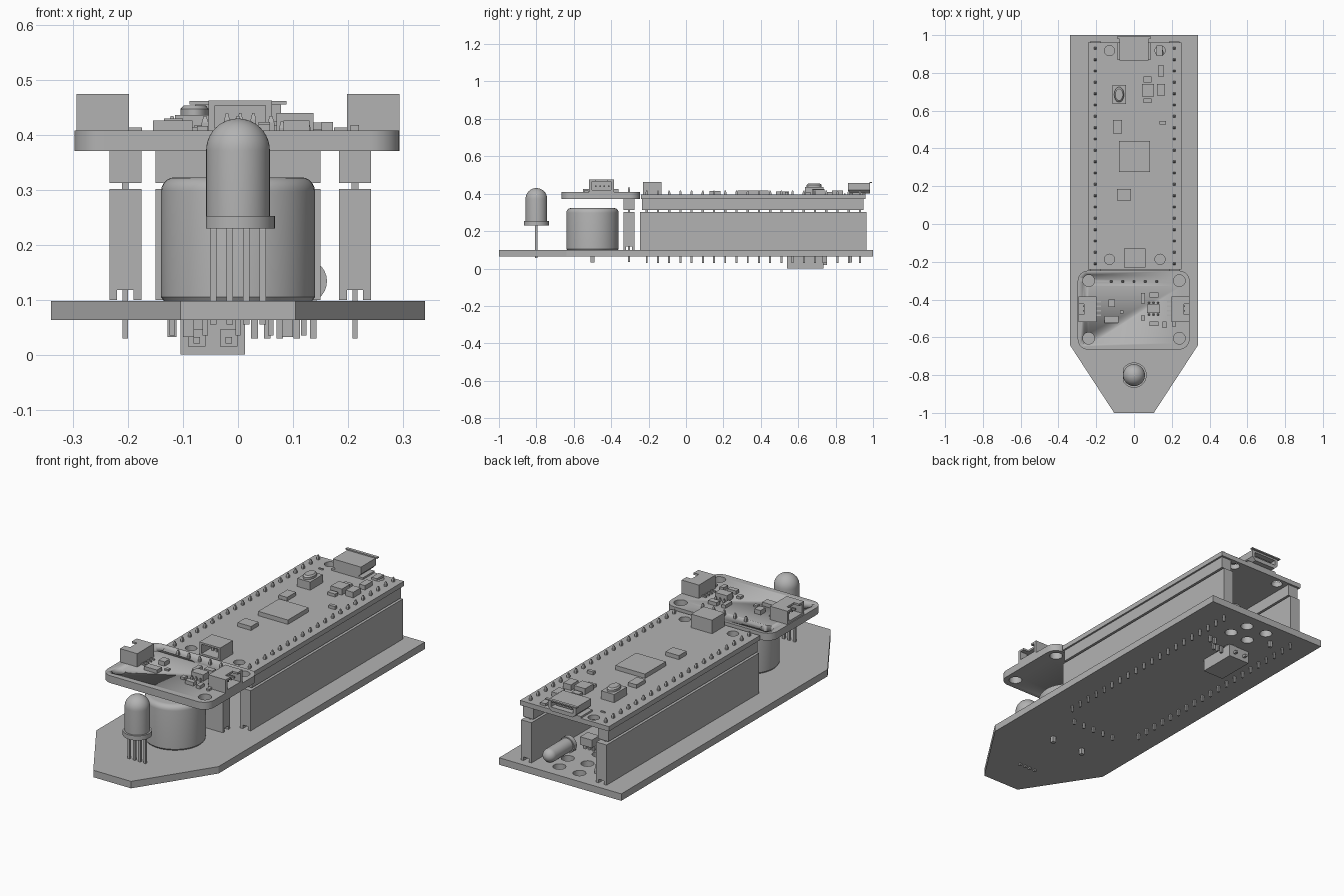
import bpy
import bmesh
from math import sin, cos, pi
from mathutils import Matrix

default = bpy.data.objects.get("Cube")
if default:
    bpy.data.objects.remove(default, do_unlink=True)

GRAY = (0.45, 0.45, 0.45, 1)
material = bpy.data.materials.new("plain_gray")
material.use_nodes = True
material.diffuse_color = GRAY
material.node_tree.nodes["Principled BSDF"].inputs["Base Color"].default_value = GRAY


def finish(name, bm, smooth=False):
    bmesh.ops.recalc_face_normals(bm, faces=bm.faces[:])
    mesh = bpy.data.meshes.new(name)
    bm.to_mesh(mesh)
    bm.free()
    mesh.materials.append(material)
    obj = bpy.data.objects.new(name, mesh)
    bpy.context.collection.objects.link(obj)
    if smooth:
        bpy.ops.object.select_all(action='DESELECT')
        obj.select_set(True)
        bpy.context.view_layer.objects.active = obj
        bpy.ops.object.shade_smooth_by_angle()
    return obj


def add_box(bm, x, y, z, top=1.0):
    """Box spanning three ranges; top scales the upper face for tapers."""
    verts = bmesh.ops.create_cube(bm, size=1)["verts"]
    for v in verts:
        taper = top if v.co.z > 0 else 1
        v.co = [(lo + hi) / 2 + c * (hi - lo) * t
                for (lo, hi), c, t in zip((x, y, z), v.co, (taper, taper, 1))]
    return verts


def box(name, x, y, z, top=1.0):
    bm = bmesh.new()
    add_box(bm, x, y, z, top)
    return finish(name, bm)


def prism(name, points, depth, place):
    """Extrude a flat outline by depth; place maps it into the model."""
    bm = bmesh.new()
    face = bm.faces.new([bm.verts.new((u, v, 0)) for u, v in points])
    new = bmesh.ops.extrude_face_region(bm, geom=[face])["geom"]
    for v in new:
        if isinstance(v, bmesh.types.BMVert):
            v.co.z += depth
    bm.transform(place)
    return finish(name, bm)


def lathe(name, profile, place, segments=40, flat=None):
    """Revolve (radius, height) points; flat trims one side."""
    bm = bmesh.new()
    rings = []
    for r, h in profile:
        ring = []
        for i in range(segments):
            a = 2 * pi * i / segments
            x = r * cos(a)
            ring.append(bm.verts.new((max(x, flat) if flat else x, r * sin(a), h)))
        rings.append(ring)
    for low, high in zip(rings, rings[1:]):
        for i in range(segments):
            j = (i + 1) % segments
            bm.faces.new((low[i], low[j], high[j], high[i]))
    bm.faces.new(rings[0])
    bm.faces.new(rings[-1])
    bm.transform(place)
    return finish(name, bm, True)


def cut(target, cutters):
    for cutter in cutters:
        cutter.hide_render = True
        mod = target.modifiers.new("cut", 'BOOLEAN')
        mod.operation = 'DIFFERENCE'
        mod.solver = 'EXACT'
        mod.object = cutter
        bpy.context.view_layer.objects.active = target
        bpy.ops.object.modifier_apply(modifier=mod.name)
        bpy.data.objects.remove(cutter, do_unlink=True)


def drill(target, centers, radius):
    cut(target, [lathe("drill", [(radius, 0), (radius, 1)],
                       Matrix.Translation((x, y, 0)), 24) for x, y in centers])


def pins(name, places, low, high, half=0.006, tip=0.012):
    """Square pins with tapered ends."""
    bm = bmesh.new()
    for x, y in places:
        xs, ys = (x - half, x + half), (y - half, y + half)
        add_box(bm, xs, ys, (low, high - tip))
        add_box(bm, xs, ys, (high - tip, high), 0.4)
    return finish(name, bm)


def chips(name, floor, table):
    """Small flat parts: left, right, front, back, height."""
    for i, (left, right, front, back, height) in enumerate(table):
        box(f"{name}_{i + 1}", (left, right), (front, back), (floor, floor + height))


def dome_profile(radius, base, top, flange):
    arc = [(radius * cos(a), top - radius + radius * sin(a))
           for a in [pi / 2 * k / 10 for k in range(10)]]
    return ([(flange, base), (flange, base + 0.023), (radius, base + 0.023)]
            + arc + [(0.002, top)])


# Base board with pointed front
BASE, DECK = 0.063, 0.098
half = [(0.34, 1), (0.34, -0.64), (0.105, -1)]
outline = half + [(-x, y) for x, y in reversed(half)]
base = prism("base_board", outline, DECK - BASE, Matrix.Translation((0, 0, BASE)))
drill(base, [(0.06, 0.92), (0.08, 0.825), (-0.026, 0.82), (-0.055, 0.925), (-0.01, 0.71)], 0.03)

# Upright lamp with four leads
lathe("front_lamp", dome_profile(0.058, 0.23, 0.43, 0.067),
      Matrix.Translation((0, -0.8, 0)), flat=-0.058)
pins("front_lamp_leads", [(k * 0.03, -0.8) for k in (-1.5, -0.5, 0.5, 1.5)], 0.055, 0.24)

# Buzzer drum
rim = [(0.115 + 0.025 * cos(a), 0.298 + 0.025 * sin(a)) for a in [pi / 10 * k for k in range(6)]]
lathe("buzzer", [(0.135, DECK), (0.14, 0.105)] + rim, Matrix.Translation((0, -0.5, 0)), 48)
pins("buzzer_pins", [(-0.09, -0.5), (0.09, -0.5)], 0.032, 0.11, 0.01)

# Tall sockets with a notch along the underside
notched = [(-0.029, 0.1), (-0.015, 0.1), (-0.015, 0.118), (0.015, 0.118),
           (0.015, 0.1), (0.029, 0.1), (0.029, 0.302), (-0.029, 0.302)]
CENTER, ROW = 0.004, 0.209
upright = Matrix.Rotation(pi / 2, 4, 'X')
for side, x in (("right", CENTER - ROW), ("left", CENTER + ROW)):
    prism(side + "_socket", notched, 1.21, Matrix.Translation((x, 0.965, 0)) @ upright)
    box(side + "_header", (x - 0.029, x + 0.029), (-0.235, 0.95), (0.313, 0.371))
    row = [(x, -0.21 + 0.06 * k) for k in range(20)]
    pins(side + "_header_pins", row, 0.29, 0.418)
    pins(side + "_socket_pins", row, 0.03, 0.12, 0.005, 0.001)
prism("sensor_socket", notched, 0.3,
      Matrix.Translation((-0.15, -0.305, 0)) @ Matrix.Rotation(pi / 2, 4, 'Z') @ upright)
box("sensor_header", (-0.15, 0.15), (-0.334, -0.276), (0.313, 0.371))
row = [(0.06 * k, -0.305) for k in range(-2, 3)]
pins("sensor_header_pins", row, 0.29, 0.435)
pins("sensor_socket_pins", row, 0.035, 0.12, 0.005, 0.001)

# Controller board
TOP = 0.395
board = box("controller_board", (-0.243, 0.251), (-0.24, 0.96), (0.371, TOP))
drill(board, [(CENTER + s * 0.134, y) for s in (-1, 1) for y in (-0.187, 0.918)], 0.027)
chips("controller_chip", TOP, [
    (-0.08, 0.085, 0.275, 0.44, 0.022),
    (-0.09, -0.015, 0.125, 0.185, 0.02),
    (-0.11, -0.063, 0.48, 0.55, 0.018),
    (0.043, 0.105, 0.675, 0.74, 0.03),
    (0.122, 0.165, 0.68, 0.74, 0.028),
    (0.05, 0.092, 0.75, 0.78, 0.015),
    (0.05, 0.092, 0.64, 0.665, 0.015),
    (0.127, 0.16, 0.78, 0.84, 0.022),
    (0.135, 0.17, 0.528, 0.545, 0.015),
    (0.12, 0.15, 0.89, 0.945, 0.012),
    (-0.145, -0.12, 0.845, 0.852, 0.006),
])
box("push_button_body", (-0.115, -0.043), (0.635, 0.735), (TOP, 0.436))
lathe("push_button_cap", [(0.026, 0.43), (0.026, 0.447), (0.02, 0.454)],
      Matrix.Translation((-0.079, 0.685, 0)) @ Matrix.Diagonal((1, 1.55, 1, 1)), 24)

# Cable port at the back, flared at its mouth
shell = [(-0.06, 0.402), (0.06, 0.402), (0.078, 0.42), (0.078, 0.456), (-0.078, 0.456), (-0.078, 0.42)]
port = prism("cable_port", shell, 0.12, Matrix.Translation((0, 0.985, 0)) @ upright)
cut(port, [box("port_cavity", (-0.062, 0.062), (0.9, 1.1), (0.422, 0.447))])
box("cable_port_tongue", (-0.045, 0.045), (0.89, 0.97), (0.43, 0.437))
box("cable_port_lip", (-0.088, 0.088), (0.98, 0.995), (0.456, 0.462))
box("cable_port_foot", (-0.088, 0.088), (0.867, 0.96), (TOP, 0.404))

# Plug housing at the front of the controller
plug = box("debug_plug", (-0.054, 0.062), (-0.23, -0.13), (TOP, 0.463))
cut(plug, [box("plug_cavity", (-0.042, 0.05), (-0.3, -0.15), (0.407, 0.454))])
pins("debug_plug_contacts", [(-0.02, -0.17), (CENTER, -0.17), (0.028, -0.17)], 0.4, 0.44, 0.005)

# Sensor board with rounded corners
SENSOR = 0.408
bm = bmesh.new()
add_box(bm, (-0.298, 0.294), (-0.665, -0.247), (0.371, SENSOR))
corners = [e for e in bm.edges if abs(e.verts[0].co.z - e.verts[1].co.z) > 0.01]
bmesh.ops.bevel(bm, geom=corners, offset=0.055, segments=8, profile=0.5, affect='EDGES')
sensor = finish("sensor_board", bm, True)
drill(sensor, [(s * 0.24, y) for s in (-1, 1) for y in (-0.3, -0.605)], 0.031)
chips("sensor_chip", SENSOR, [
    (0.07, 0.137, -0.472, -0.425, 0.032),
    (0.083, 0.13, -0.39, -0.362, 0.018),
    (-0.155, -0.083, -0.525, -0.487, 0.018),
    (-0.135, -0.1, -0.44, -0.4, 0.022),
    (0.083, 0.13, -0.54, -0.515, 0.018),
    (0.152, 0.173, -0.55, -0.515, 0.016),
    (0.037, 0.058, -0.42, -0.365, 0.016),
    (0.037, 0.058, -0.51, -0.485, 0.012),
    (-0.075, -0.055, -0.475, -0.457, 0.008),
    (0.205, 0.22, -0.545, -0.52, 0.01),
])
pins("sensor_chip_legs", [(x, y) for x in (0.08, 0.103, 0.127) for y in (-0.48, -0.417)],
     SENSOR, 0.425, 0.005)

# Side plugs, open outwards
for side, s in (("right", -1), ("left", 1)):
    def span(a, b):
        return tuple(sorted((s * a, s * b)))
    plug = box(side + "_plug", span(0.198, 0.294), (-0.518, -0.385), (SENSOR, 0.475))
    cut(plug, [box("plug_cavity", span(0.22, 0.4), (-0.503, -0.4), (0.42, 0.465)),
               box("plug_notch", span(0.265, 0.4), (-0.48, -0.423), (0.44, 0.6))])
    bm = bmesh.new()
    for k in range(4):
        y = -0.487 + k * 0.0235
        add_box(bm, span(0.215, 0.27), (y, y + 0.008), (0.436, 0.444))
        add_box(bm, span(0.175, 0.2), (y, y + 0.008), (SENSOR, 0.414))
    finish(side + "_plug_contacts", bm)

# Lying lamp and small parts under the controller
lathe("rear_lamp", dome_profile(0.034, 0, 0.19, 0.04),
      Matrix.Translation((0.122, 0.75, 0.134)) @ Matrix.Rotation(-pi / 2, 4, 'X'), 28)
pins("rear_lamp_leads", [(0.107, 0.735), (0.137, 0.735)], 0.03, 0.14)
box("receiver_body", (0.02, 0.085), (0.66, 0.72), (0.125, 0.165))
pins("receiver_legs", [(x, 0.69) for x in (0.03, 0.053, 0.076)], 0.03, 0.13)
pins("spare_pins", [(-0.12, 0.88), (-0.09, 0.6)], 0.032, 0.145, 0.008, 0.03)

# Power plug beneath the base
power = box("power_plug", (-0.105, 0.013), (0.54, 0.735), (0, BASE + 0.002))
slots = [(-0.09, -0.06), (-0.032, -0.002)]
cut(power, [box("slot", s, (0.5, 0.69), (0.015, 0.046)) for s in slots])
for i, (a, b) in enumerate(slots):
    box(f"power_contact_{i + 1}", (a + 0.009, b - 0.009), (0.56, 0.755), (0.02, 0.032))
